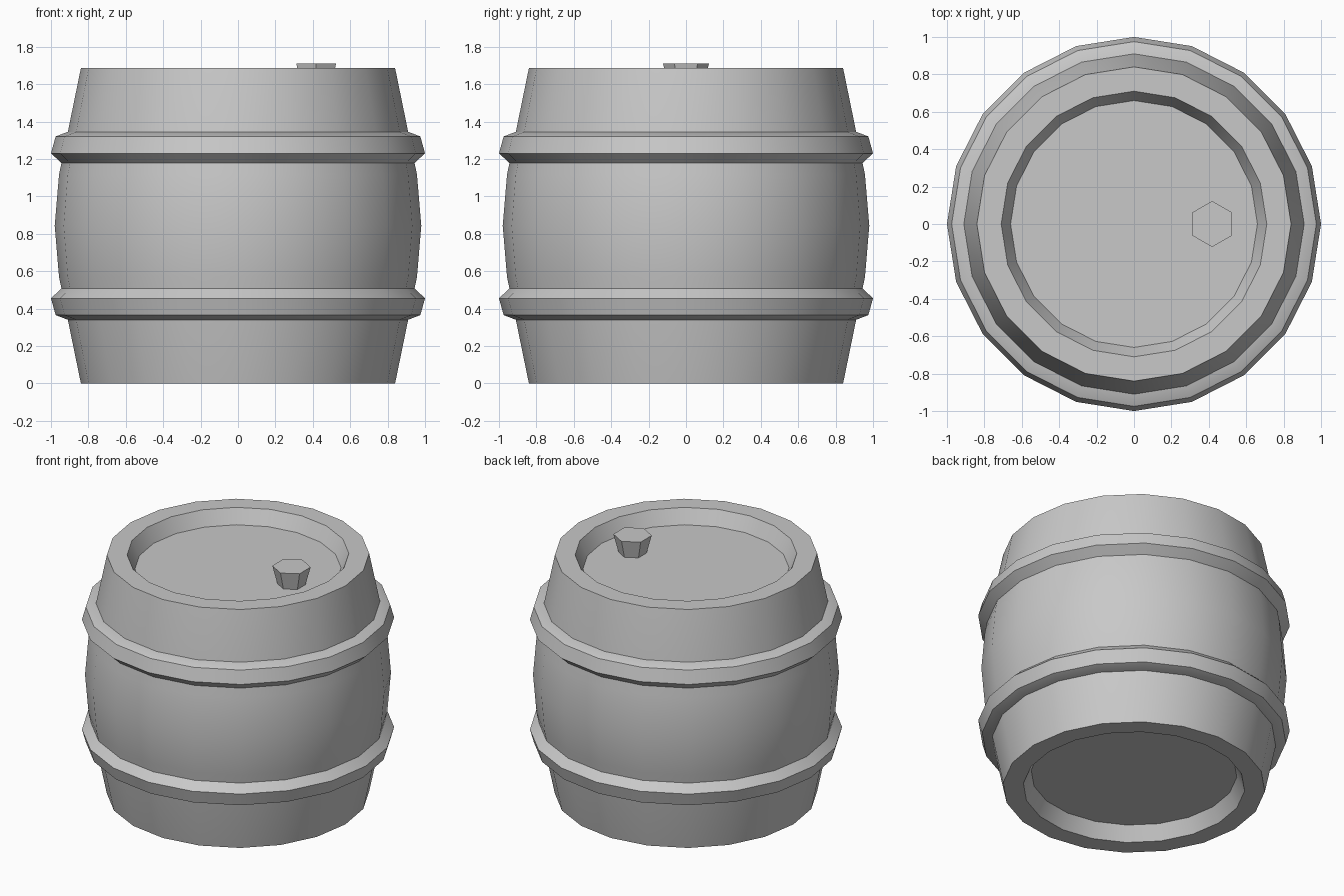
import bpy, bmesh, math

SIDES = 20
HEIGHT = 1.685
MID = HEIGHT / 2

cube = bpy.data.objects.get("Cube")
if cube:
    bpy.data.objects.remove(cube, do_unlink=True)

grey = bpy.data.materials.new("plain grey")
grey.use_nodes = True
COLOUR = (0.58, 0.58, 0.58, 1)
grey.diffuse_color = COLOUR
grey.node_tree.nodes["Principled BSDF"].inputs["Base Color"].default_value = COLOUR


def lathe(name, profile, sides, closed=False, centre=(0, 0, 0)):
    """Spin (radius, height) points about z; open profiles get flat end caps."""
    bm = bmesh.new()
    rings = []
    for radius, z in profile:
        ring = []
        for i in range(sides):
            a = math.pi / 2 + math.tau * i / sides
            ring.append(bm.verts.new((radius * math.cos(a), radius * math.sin(a), z)))
        rings.append(ring)
    pairs = list(zip(rings, rings[1:]))
    if closed:
        pairs.append((rings[-1], rings[0]))
    else:
        bm.faces.new(rings[0])
        bm.faces.new(rings[-1])
    for low, high in pairs:
        for i in range(sides):
            j = (i + 1) % sides
            bm.faces.new((low[i], low[j], high[j], high[i]))
    bmesh.ops.recalc_face_normals(bm, faces=bm.faces)
    mesh = bpy.data.meshes.new(name)
    bm.to_mesh(mesh)
    bm.free()
    mesh.materials.append(grey)
    obj = bpy.data.objects.new(name, mesh)
    obj.location = centre
    bpy.context.collection.objects.link(obj)
    bpy.ops.object.select_all(action="DESELECT")
    obj.select_set(True)
    bpy.context.view_layer.objects.active = obj
    bpy.ops.object.shade_smooth_by_angle(angle=math.radians(30))
    return obj


def flip(profile):
    """Mirror a profile about the middle height of the barrel."""
    return [(r, HEIGHT - z) for r, z in reversed(profile)]


# Barrel body: recessed end, rim, bulging wall, mirrored top to bottom
lower = [(0.66, 0.10), (0.71, 0), (0.84, 0), (0.957, 0.57)]
lathe("barrel_body", lower + [(0.98, MID)] + flip(lower), SIDES)

# Two bevelled hoops, closed inside the wall
hoop = [(0.88, 0.34), (0.91, 0.34), (0.975, 0.365), (1.0, 0.455),
        (0.944, 0.507), (0.88, 0.507)]
lathe("lower_hoop", hoop, SIDES, closed=True)
lathe("upper_hoop", flip(hoop), SIDES, closed=True)

# Six-sided stopper, wider at its top, standing on the recessed lid
lid = HEIGHT - 0.10
lathe("stopper", [(0.088, -0.01), (0.123, 0.125)], 6, centre=(0.418, 0, lid))
